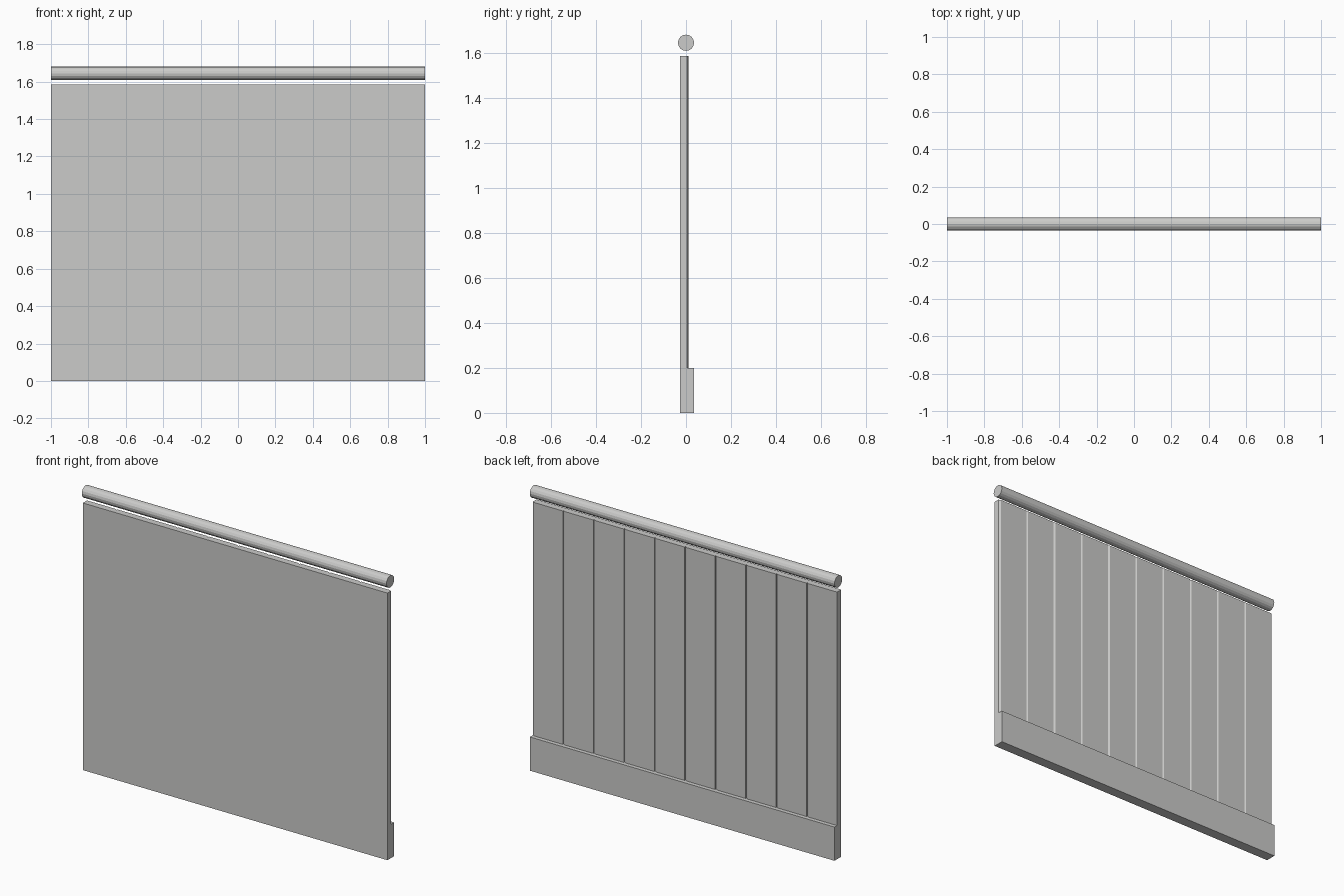
import bpy, bmesh, math
from mathutils import Matrix

if "Cube" in bpy.data.objects:
    bpy.data.objects.remove(bpy.data.objects["Cube"])

grey = bpy.data.materials.new("light grey")
grey.diffuse_color = (0.6, 0.6, 0.59, 1)
grey.use_nodes = True
grey.node_tree.nodes["Principled BSDF"].inputs["Base Color"].default_value = grey.diffuse_color

FRONT, GROOVE, BACK, BASE = -0.027, 0.004, 0.012, 0.036
BASE_TOP, WALL_TOP = 0.2, 1.585


def finish(bm, name):
    bmesh.ops.recalc_face_normals(bm, faces=bm.faces[:])
    mesh = bpy.data.meshes.new(name)
    bm.to_mesh(mesh)
    bm.free()
    mesh.materials.append(grey)
    obj = bpy.data.objects.new(name, mesh)
    bpy.context.collection.objects.link(obj)
    return obj


def extrude_outline(name, outline, z0, z1):
    """Solid from an outline in x and y, raised from z0 to z1."""
    bm = bmesh.new()
    face = bm.faces.new([bm.verts.new((x, y, z0)) for x, y in outline])
    up = bmesh.ops.extrude_face_region(bm, geom=[face])["geom"]
    verts = [g for g in up if isinstance(g, bmesh.types.BMVert)]
    bmesh.ops.translate(bm, verts=verts, vec=(0, 0, z1 - z0))
    return finish(bm, name)


# planked wall: flat front, ten planks behind, each chamfered on its +x edge
outline = [(1, FRONT), (-1, FRONT)]
for i in range(10):
    x = -1 + 0.2 * i
    if i:
        outline.append((x, GROOVE))
    outline += [(x, BACK), (x + 0.188, BACK)]
outline.append((1, GROOVE))
extrude_outline("plank_wall", outline, BASE_TOP, WALL_TOP)

# skirting board at the foot
extrude_outline("skirting_board",
                [(-1, FRONT), (1, FRONT), (1, BASE), (-1, BASE)], 0, BASE_TOP)

# round top rail
bm = bmesh.new()
bmesh.ops.create_cone(
    bm, cap_ends=True, segments=16, radius1=0.036, radius2=0.036, depth=2,
    matrix=Matrix.Translation((0, 0, 1.644)) @ Matrix.Rotation(math.pi / 2, 4, 'Y'))
finish(bm, "top_rail")
